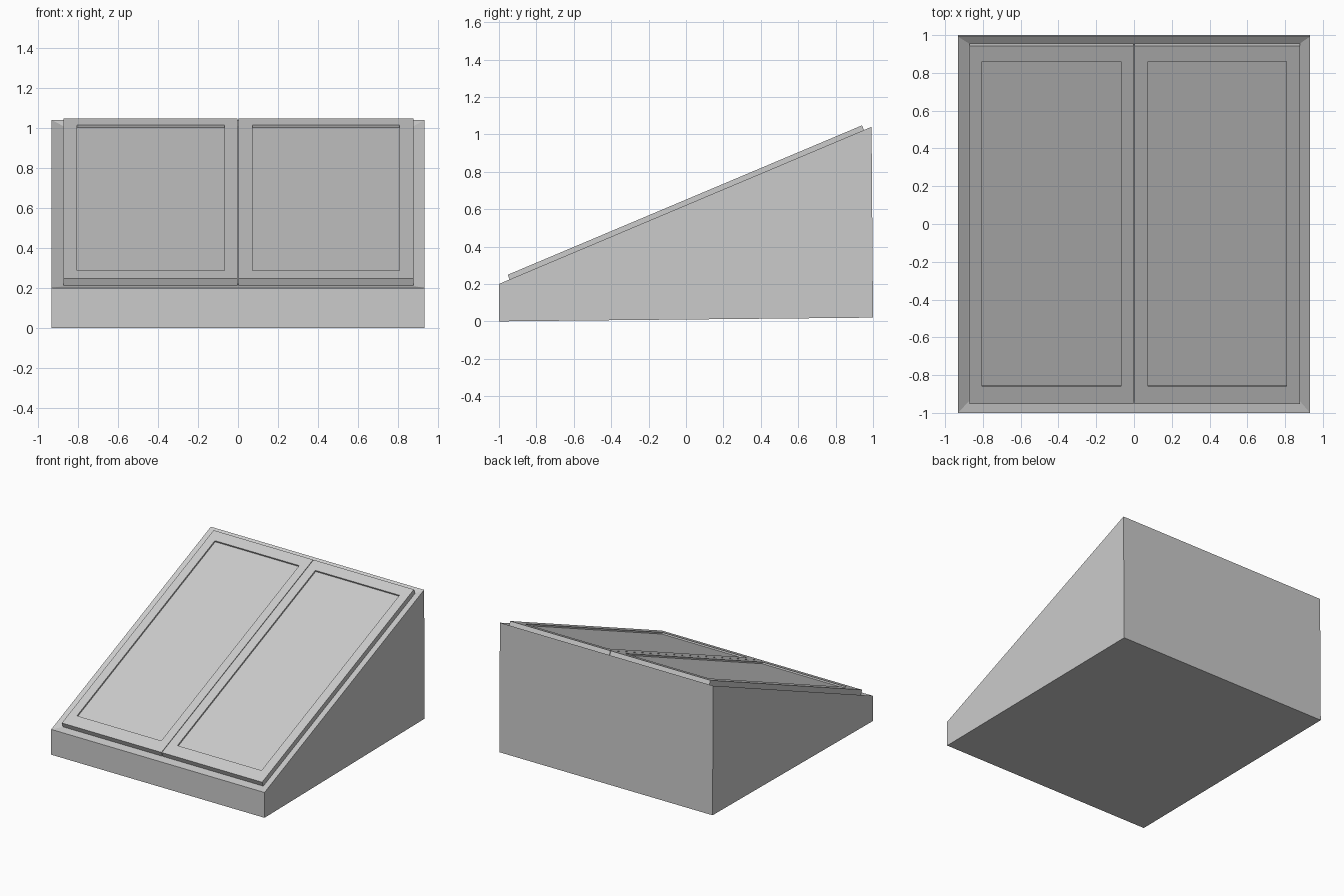
import bpy, bmesh, math
from mathutils import Vector

if "Cube" in bpy.data.objects:
    bpy.data.objects.remove(bpy.data.objects["Cube"])

FRONT_TOP = Vector((0, -1.0, 0.2))    # lower edge of the sloped top
BACK_TOP = Vector((0, 0.992, 1.04))   # upper edge of the sloped top
ALONG = (BACK_TOP - FRONT_TOP).normalized()
OUT = Vector((0, -ALONG.z, ALONG.y))
LENGTH = (BACK_TOP - FRONT_TOP).length


def slope_ring(x0, x1, s0, s1, h):
    """Rectangle parallel to the sloped top, h above it."""
    return [FRONT_TOP + ALONG * s + OUT * h + Vector((x, 0, 0))
            for x, s in ((x0, s0), (x1, s0), (x1, s1), (x0, s1))]


def loft(name, rings):
    """Closed solid through successive four-point rings."""
    bm = bmesh.new()
    loops = [[bm.verts.new(p) for p in ring] for ring in rings]
    bm.faces.new(loops[0][::-1])
    bm.faces.new(loops[-1])
    for a, b in zip(loops, loops[1:]):
        for i in range(4):
            j = (i + 1) % 4
            bm.faces.new((a[i], a[j], b[j], b[i]))
    bmesh.ops.recalc_face_normals(bm, faces=bm.faces)
    mesh = bpy.data.meshes.new(name)
    bm.to_mesh(mesh)
    bm.free()
    obj = bpy.data.objects.new(name, mesh)
    bpy.context.collection.objects.link(obj)
    return obj


# Wedge-shaped base with a rim that dips slightly inward
W = 0.932
base_bottom = [Vector(p) for p in
               ((-W, -1, 0), (W, -1, 0), (W, 1, 0.02), (-W, 1, 0.02))]
loft("hatch_base", [
    base_bottom,
    slope_ring(-W, W, 0, LENGTH, 0),
    slope_ring(-0.875, 0.88, 0.06, 2.118, -0.013),
])

# Pair of doors, each with a shallow recessed panel
for name, x0, x1, px0, px1 in (
        ("left_door", -0.872, -0.002, -0.805, -0.068),
        ("right_door", 0.002, 0.878, 0.073, 0.808)):
    loft(name, [
        slope_ring(x0, x1, 0.062, 2.118, -0.013),
        slope_ring(x0, x1, 0.062, 2.118, 0.027),
        slope_ring(px0, px1, 0.163, 2.031, 0.027),
        slope_ring(px0, px1, 0.163, 2.031, 0.015),
    ])
